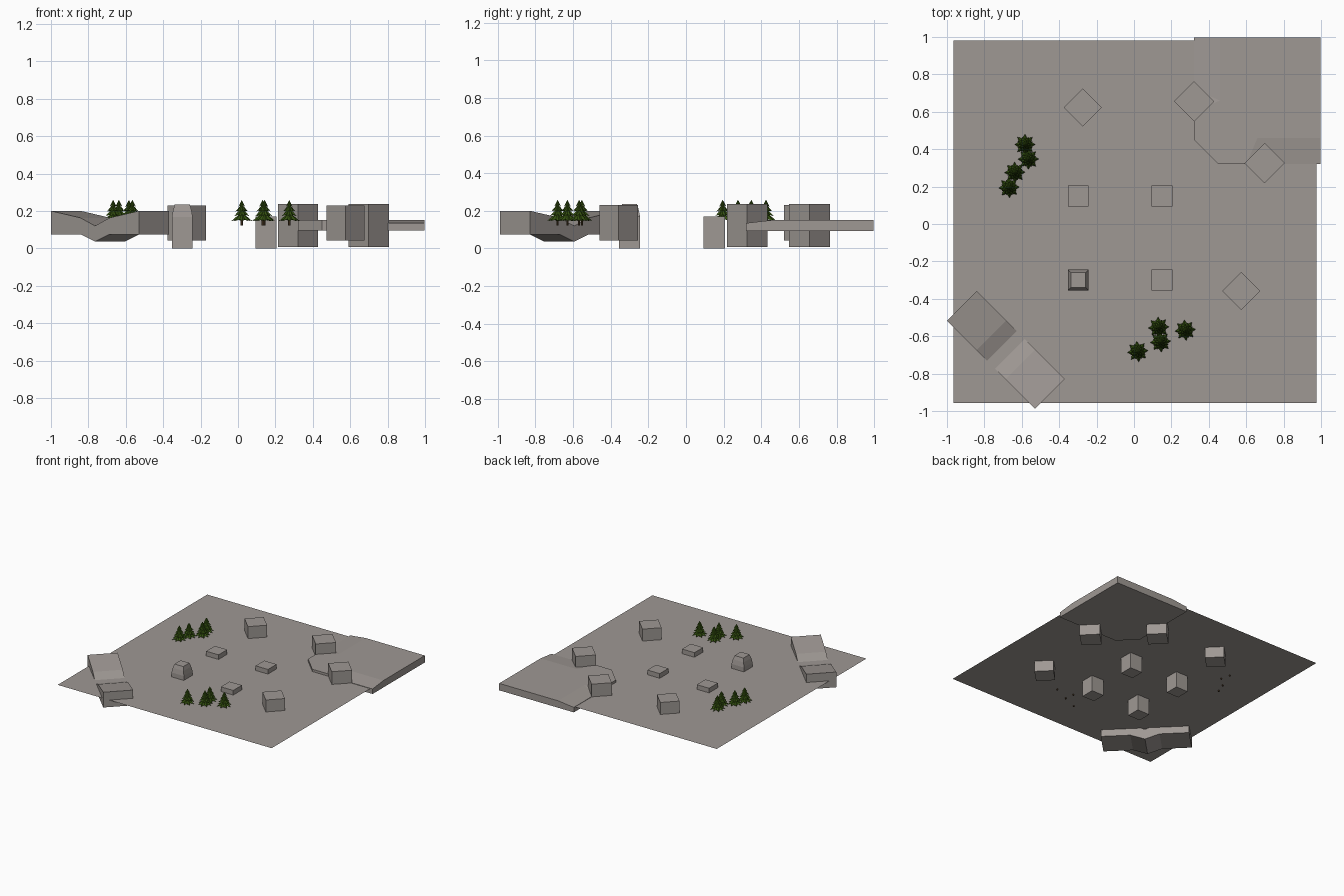
import bpy, bmesh, math

if "Cube" in bpy.data.objects:
    bpy.data.objects.remove(bpy.data.objects["Cube"])

def material(name, rgb):
    m = bpy.data.materials.new(name)
    m.diffuse_color = (*rgb, 1)
    m.use_nodes = True
    m.node_tree.nodes["Principled BSDF"].inputs["Base Color"].default_value = m.diffuse_color
    return m

STONE = material("warm_grey", (0.345, 0.315, 0.295))
LEAF = material("pine_green", (0.035, 0.085, 0.005))
BARK = material("bark_brown", (0.06, 0.035, 0.015))

GROUND_Z = 0.132

def finish(name, bm, mats, recalc=True):
    if recalc:
        bmesh.ops.recalc_face_normals(bm, faces=bm.faces)
    me = bpy.data.meshes.new(name)
    bm.to_mesh(me)
    bm.free()
    for m in mats:
        me.materials.append(m)
    ob = bpy.data.objects.new(name, me)
    bpy.context.collection.objects.link(ob)
    return ob

def block(name, x, y, rings, turn=45):
    """Square column through (radius, z) rings; radius runs to the corners."""
    bm = bmesh.new()
    loops = []
    for r, z in rings:
        loops.append([bm.verts.new((x + r * math.cos(math.radians(turn + 90 * i)),
                                    y + r * math.sin(math.radians(turn + 90 * i)), z))
                      for i in range(4)])
    for a, b in zip(loops, loops[1:]):
        for i in range(4):
            j = (i + 1) % 4
            bm.faces.new((a[i], a[j], b[j], b[i]))
    bm.faces.new(loops[0])
    bm.faces.new(loops[-1])
    return finish(name, bm, [STONE])

# flat ground sheet
bm = bmesh.new()
bm.faces.new([bm.verts.new((x, y, GROUND_Z)) for x, y in
              ((-0.965, -0.957), (0.975, -0.957), (0.975, 0.98), (-0.965, 0.98))])
finish("ground_sheet", bm, [STONE], recalc=False)

# small central blocks, one with a tapered cap
R = 0.056 * math.sqrt(2)
for i, (x, y) in enumerate(((-0.298, 0.15), (0.15, 0.15), (0.15, -0.3))):
    block(f"low_block_{i}", x, y, ((R, 0), (R, 0.17)))
block("tapered_block", -0.298, -0.3, ((R, 0), (R, 0.168), (0.049 * 1.414, 0.205), (0.04 * 1.414, 0.235)))

# tall blocks turned to a diamond
for i, (x, y, r, lo, hi) in enumerate(((-0.274, 0.622, 0.102, 0.043, 0.23),
                                       (0.574, -0.358, 0.102, 0.043, 0.23),
                                       (0.321, 0.656, 0.108, 0.008, 0.236),
                                       (0.698, 0.325, 0.108, 0.008, 0.236))):
    block(f"diamond_block_{i}", x, y, ((r, lo), (r, hi)), 0)

# corner plateau, mirrored about the diagonal, with a ramp on each outer arm
LO, HI, BASE, END = 0.135, 0.151, 0.094, 0.996
half = {"D": (0.45, 0.32, HI), "E": (0.6, 0.32, HI), "E2": (0.72, 0.32, LO),
        "F": (END, 0.32, LO), "Q": (END, 0.46, HI), "P": (0.66, 0.46, HI)}
bm = bmesh.new()
v = {k: bm.verts.new(p) for k, p in half.items()}
v.update({k + "m": bm.verts.new((p[1], p[0], p[2])) for k, p in half.items()})
v["G"] = bm.verts.new((END, END, HI))
for s in ("", "m"):
    bm.faces.new([v[k + s] for k in ("E", "E2", "P")])
    bm.faces.new([v[k + s] for k in ("E2", "F", "Q", "P")])
bm.faces.new([v[k] for k in ("Dm", "D", "E", "P", "Q", "G", "Qm", "Pm", "Em")])
rim = [v[k] for k in ("Dm", "D", "E", "E2", "F", "Q", "G", "Qm", "Fm", "E2m", "Em")]
low = [bm.verts.new((p.co.x, p.co.y, BASE)) for p in rim]
for i in range(len(rim)):
    j = (i + 1) % len(rim)
    bm.faces.new((rim[i], rim[j], low[j], low[i]))
bm.faces.new(low[::-1])
finish("corner_plateau", bm, [STONE])

# dipped diagonal ramp: (distance along, top, bottom) stations, mirrored
stations = [(-0.333, 0.2, 0.075), (-0.11, 0.163, 0.075), (0, 0.12, 0.036)]
stations += [(-d, t, b) for d, t, b in stations[1::-1]]
bm = bmesh.new()
s, w = math.sqrt(0.5), 0.113
sections = []
for d, t, b in stations:
    sections.append([bm.verts.new((-0.685 + s * (d + k), -0.673 + s * (k - d), z))
                     for k, z in ((-w, b), (w, b), (w, t), (-w, t))])
for a, b in zip(sections, sections[1:]):
    for i in range(4):
        j = (i + 1) % 4
        bm.faces.new((a[i], a[j], b[j], b[i]))
bm.faces.new(sections[0])
bm.faces.new(sections[-1])
finish("dipped_ramp", bm, [STONE])

# pine trees: star shaped tiers on a short trunk
def pine(name, x, y, turn):
    bm = bmesh.new()
    def ring(r, z, n, rot=0.0, inner=1.0, lift=0.0):
        out = []
        for i in range(n):
            a = rot + 2 * math.pi * i / n
            q = r * (inner if i % 2 else 1)
            out.append(bm.verts.new((x + q * math.cos(a), y + q * math.sin(a),
                                     z + (lift if i % 2 else 0))))
        return out
    bot, top = ring(0.006, 0.122, 6), ring(0.006, 0.16, 6)
    for i in range(6):
        f = bm.faces.new((bot[i], bot[(i + 1) % 6], top[(i + 1) % 6], top[i]))
        f.material_index = 1
    bm.faces.new(bot[::-1]).material_index = 1
    for k, (r, z, h) in enumerate(((0.056, 0.146, 0.048), (0.044, 0.172, 0.044),
                                   (0.033, 0.197, 0.04), (0.02, 0.222, 0.037))):
        star = ring(r, z, 16, turn + 0.35 * k, 0.62, 0.008)
        tip = bm.verts.new((x, y, z + h))
        hub = bm.verts.new((x, y, z + 0.014))
        for i in range(16):
            j = (i + 1) % 16
            bm.faces.new((star[i], star[j], tip))
            bm.faces.new((star[j], star[i], hub))
    finish(name, bm, [LEAF, BARK], recalc=False)

for i, (x, y) in enumerate(((-0.583, 0.425), (-0.565, 0.347), (-0.637, 0.276), (-0.668, 0.195),
                            (0.132, -0.553), (0.142, -0.63), (0.274, -0.568), (0.02, -0.682))):
    pine(f"pine_tree_{i}", x, y, 0.8 * i)
